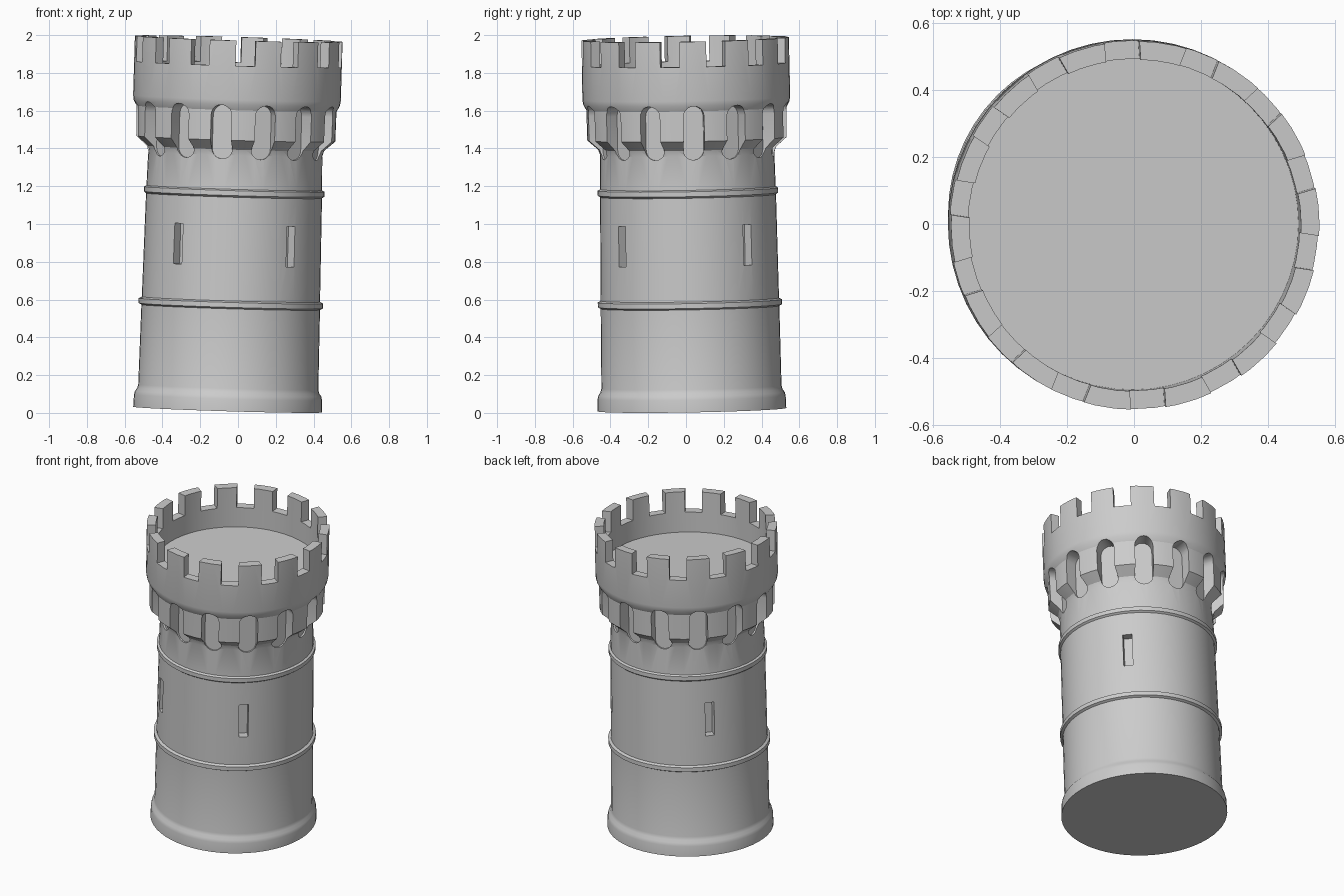
import bpy, bmesh
from math import sin, cos, pi, radians
from mathutils import Vector, Matrix

if "Cube" in bpy.data.objects:
    bpy.data.objects.remove(bpy.data.objects["Cube"])

SIDES = 56
N = 14             # niches and merlons
PHASE = 17         # azimuth of one niche, degrees from the front towards +x


def mesh_object(name, bm):
    bmesh.ops.recalc_face_normals(bm, faces=bm.faces)
    me = bpy.data.meshes.new(name)
    bm.to_mesh(me)
    bm.free()
    ob = bpy.data.objects.new(name, me)
    bpy.context.collection.objects.link(ob)
    return ob


def lathe(name, profile):
    bm = bmesh.new()
    vs = [bm.verts.new((r, 0, z)) for r, z in profile]
    es = [bm.edges.new(p) for p in zip(vs, vs[1:])]
    bmesh.ops.spin(bm, geom=vs + es, cent=(0, 0, 0), axis=(0, 0, 1),
                   angle=2 * pi, steps=SIDES, use_duplicate=False)
    bmesh.ops.remove_doubles(bm, verts=bm.verts, dist=1e-4)
    return mesh_object(name, bm)


def prism(bm, outline, azimuth, r0, r1):
    """Extrude an outline (sideways, up) radially from r0 to r1."""
    a = radians(azimuth)
    out, side = Vector((sin(a), -cos(a), 0)), Vector((cos(a), sin(a), 0))
    rings = [[bm.verts.new(out * r + side * u + Vector((0, 0, z))) for u, z in outline]
             for r in (r0, r1)]
    bm.faces.new(rings[0])
    bm.faces.new(rings[1][::-1])
    n = len(outline)
    for i in range(n):
        j = (i + 1) % n
        bm.faces.new((rings[0][i], rings[1][i], rings[1][j], rings[0][j]))


def box(w, z0, z1):
    return [(-w / 2, z0), (w / 2, z0), (w / 2, z1), (-w / 2, z1)]


def stadium(w, z0, z1, k=10):
    r = w / 2
    top = [(r * cos(pi * i / k), z1 - r + r * sin(pi * i / k)) for i in range(k + 1)]
    return top + [(-u, z0 + z1 - z) for u, z in top]


# Tower: plinth, shaft with two bands, corbel flare, parapet and roof floor
tower = lathe("tower", [
    (0, 0), (0.5, 0), (0.498, 0.065), (0.493, 0.085), (0.482, 0.1), (0.477, 0.12),
    (0.473, 0.542), (0.488, 0.55), (0.488, 0.576), (0.472, 0.584),
    (0.466, 1.133), (0.478, 1.142), (0.478, 1.168), (0.465, 1.175),
    (0.461, 1.355), (0.471, 1.385), (0.528, 1.435), (0.53, 1.595),
    (0.546, 1.625), (0.55, 1.65), (0.55, 1.964), (0.495, 1.964), (0.495, 1.7), (0, 1.7)])

# Cutters: arched niches, gaps between merlons, arrow slits
bm = bmesh.new()
for i in range(N):
    az = PHASE + i * 360 / N
    prism(bm, stadium(0.11, 1.335, 1.622), az, 0.45, 0.65)
    prism(bm, box(0.104, 1.83, 2.1), az + 180 / N, 0.46, 0.65)
for az in (-38, 41, 131.5, 231):
    prism(bm, box(0.056, 0.77, 0.985), az, 0.415, 0.6)
cutter = mesh_object("opening_cutter", bm)

mod = tower.modifiers.new("openings", 'BOOLEAN')
mod.operation = 'DIFFERENCE'
mod.solver = 'EXACT'
mod.object = cutter
bpy.context.view_layer.objects.active = tower
bpy.ops.object.select_all(action='DESELECT')
tower.select_set(True)
bpy.ops.object.modifier_apply(modifier=mod.name)
bpy.data.objects.remove(cutter, do_unlink=True)
bpy.ops.object.shade_smooth_by_angle(angle=radians(25))

# The whole tower leans slightly
lean = Vector((0, 0, 1)).rotation_difference(Vector((0.03, -0.018, 1)))
tower.matrix_world = Matrix.Translation((-0.055, 0.031, 0.0175)) @ lean.to_matrix().to_4x4()
